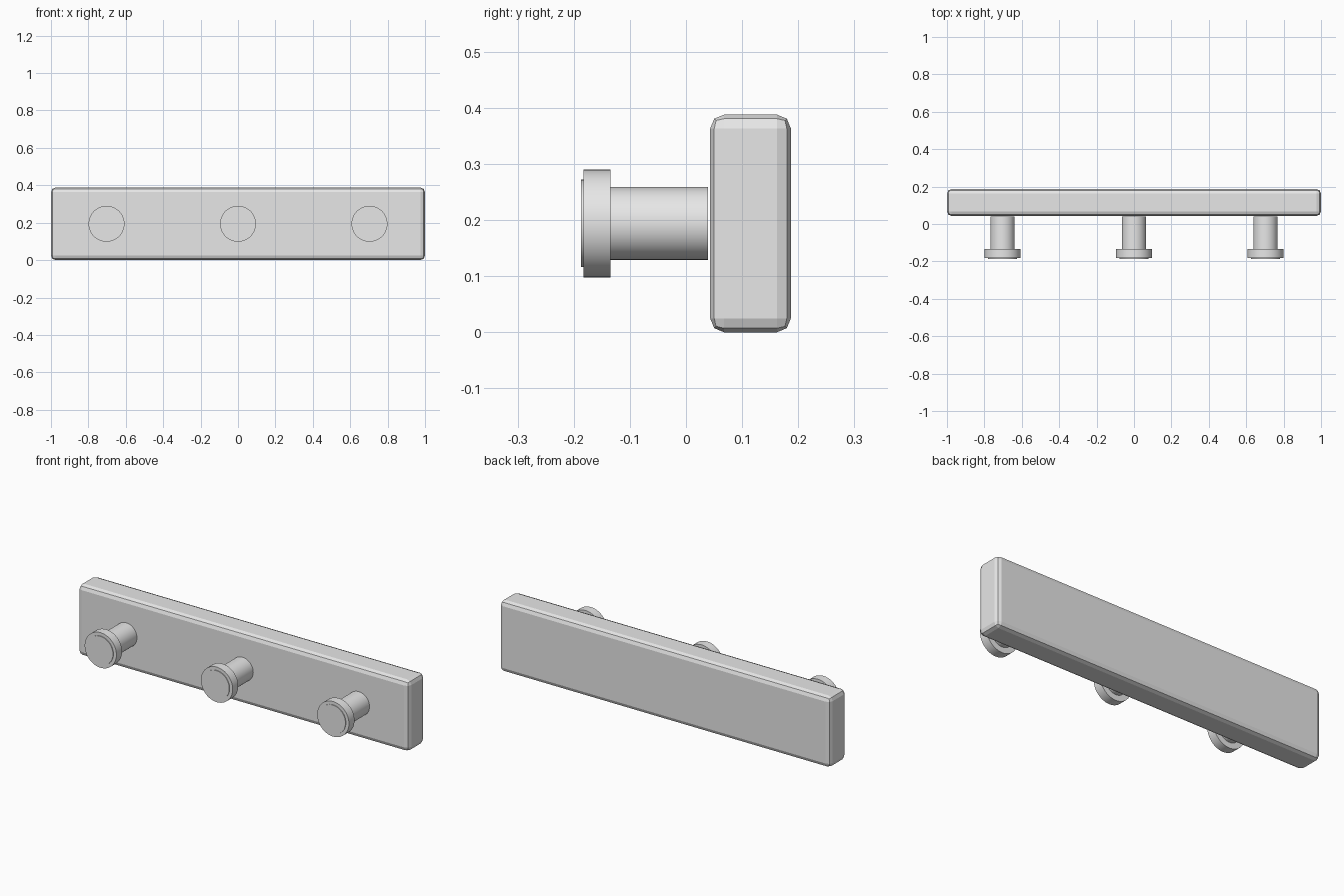
import bpy
import math

default = bpy.data.objects.get("Cube")
if default:
    bpy.data.objects.remove(default, do_unlink=True)

GREY = (0.8, 0.8, 0.8, 1)
grey = bpy.data.materials.new("light_grey")
grey.use_nodes = True
grey.diffuse_color = GREY
grey.node_tree.nodes["Principled BSDF"].inputs["Base Color"].default_value = GREY

MID_Z = 0.194


def disc(name, x, radius, front, back):
    """Cylinder lying along y between front and back."""
    bpy.ops.mesh.primitive_cylinder_add(
        vertices=48, radius=radius, depth=back - front,
        location=(x, (front + back) / 2, MID_Z), rotation=(math.pi / 2, 0, 0))
    obj = bpy.context.object
    obj.name = name
    obj.data.materials.append(grey)
    bpy.ops.object.shade_smooth_by_angle(angle=math.radians(30))


# Backing board with softened edges
bpy.ops.mesh.primitive_cube_add(size=1, location=(0, 0.115, MID_Z))
board = bpy.context.object
board.name = "backing_board"
board.scale = (2, 0.144, 2 * MID_Z)
bpy.ops.object.transform_apply(location=False, rotation=False, scale=True)
board.data.materials.append(grey)
bevel = board.modifiers.new("edge_bevel", "BEVEL")
bevel.width = 0.025
bevel.segments = 2

# Three pegs: stem, wide knob and thin raised face
for side, x in (("right", -0.703), ("middle", 0), ("left", 0.703)):
    disc(side + "_peg_stem", x, 0.065, -0.135, 0.039)
    disc(side + "_peg_knob", x, 0.096, -0.183, -0.135)
    disc(side + "_peg_face", x, 0.078, -0.187, -0.183)
